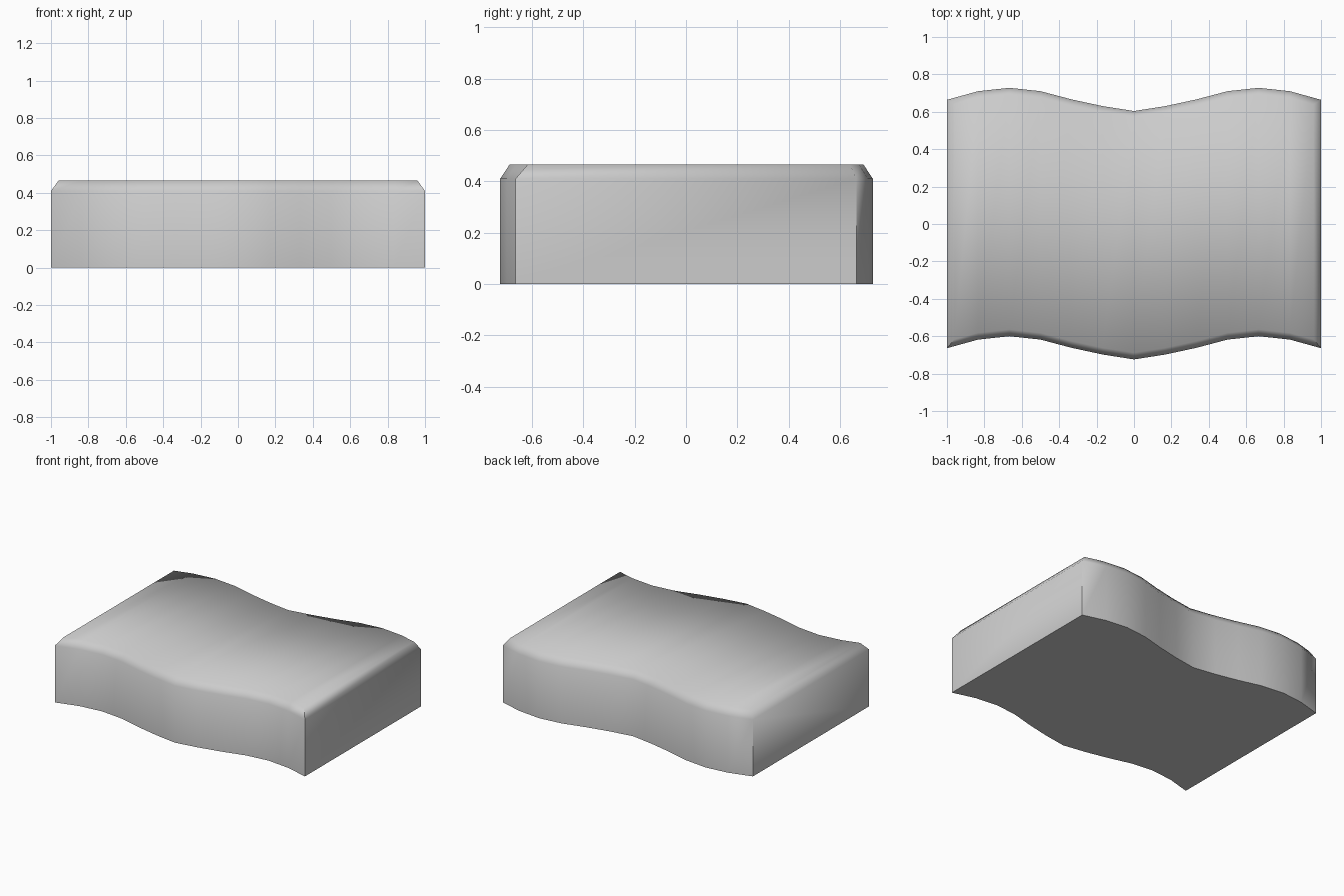
import bpy, bmesh, math

if "Cube" in bpy.data.objects:
    bpy.data.objects.remove(bpy.data.objects["Cube"])

HALF_D, H, SHOULDER = 0.664, 0.465, 0.41   # half depth, top height, chamfer start
CHX, CHY = 0.04, 0.036                     # chamfer inset at the ends / along the waves
# sideways wave at 13 evenly spaced stations, mirrored about x = 0
half = [0.0, 0.046, 0.064, 0.046, 0.002, -0.034]
wave = half + [-0.06] + half[::-1]
N = len(wave)

bm = bmesh.new()
cols = []
for i, w in enumerate(wave):
    x = -1 + 2 * i / (N - 1)
    tx, tw = x, w
    if i in (0, N - 1):                    # pull the end tops in for the chamfer
        tx, tw = math.copysign(1 - CHX, x), w + 0.011
    f, b = -HALF_D, HALF_D
    pts = [(x, f + w, 0), (x, f + w, SHOULDER), (tx, f + CHY + tw, H),
           (tx, b - CHY + tw, H), (x, b + w, SHOULDER), (x, b + w, 0)]
    cols.append([bm.verts.new(p) for p in pts])

# skin between neighbouring cross-sections
for a, c in zip(cols, cols[1:]):
    for k in range(6):
        m = (k + 1) % 6
        bm.faces.new((a[k], a[m], c[m], c[k]))
# end wall and end chamfer
for c in (cols[0], cols[-1]):
    bm.faces.new((c[0], c[1], c[4], c[5]))
    bm.faces.new((c[1], c[2], c[3], c[4]))
bmesh.ops.recalc_face_normals(bm, faces=bm.faces)

mesh = bpy.data.meshes.new("wavy_paving_block")
bm.to_mesh(mesh)
bm.free()
block = bpy.data.objects.new("wavy_paving_block", mesh)
bpy.context.collection.objects.link(block)
bpy.context.view_layer.objects.active = block
block.select_set(True)
bpy.ops.object.shade_smooth_by_angle(angle=math.radians(62))
